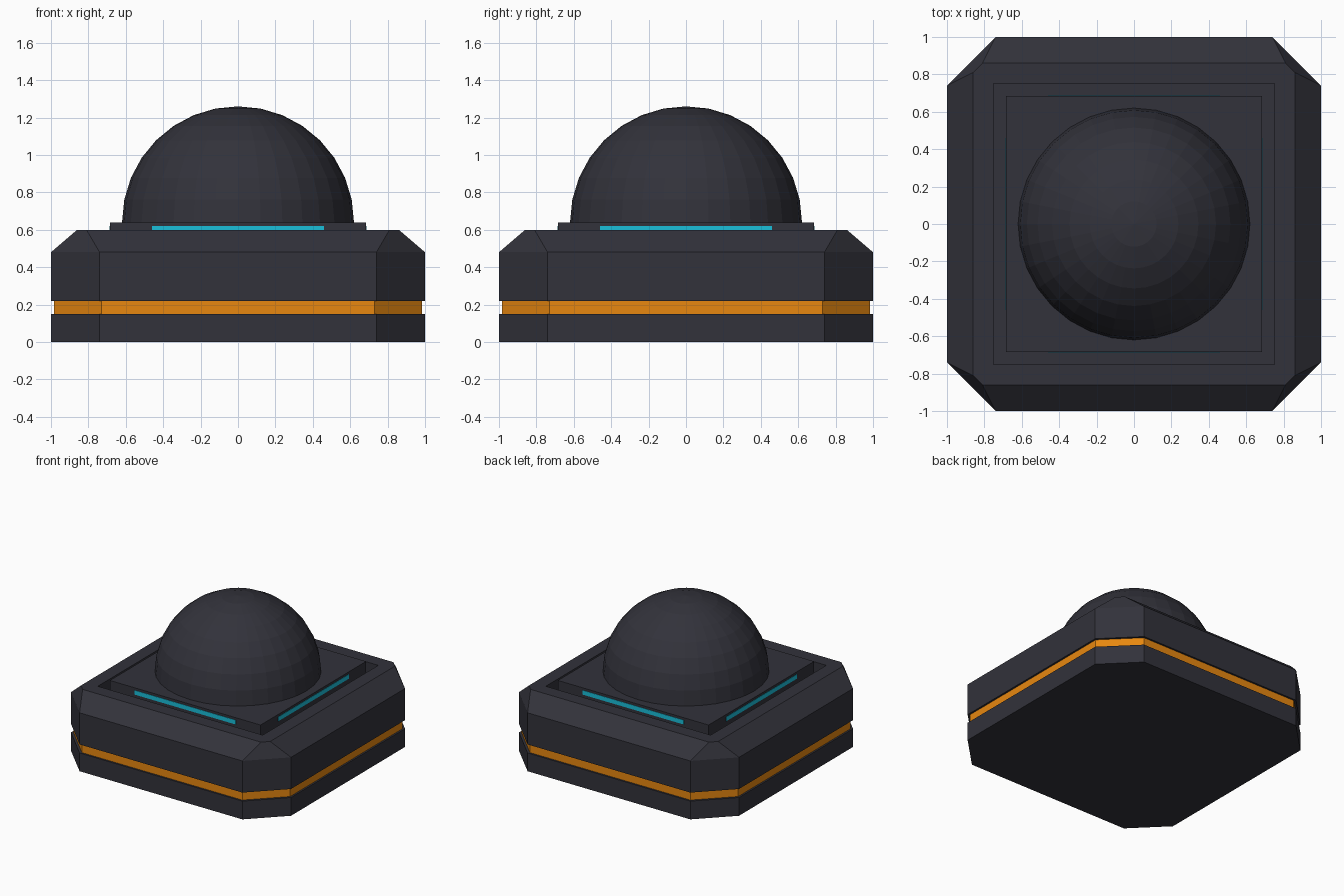
import bpy, bmesh, math
from mathutils import Matrix, Vector

cube = bpy.data.objects.get("Cube")
if cube:
    bpy.data.objects.remove(cube, do_unlink=True)


def material(name, rgb):
    m = bpy.data.materials.new(name)
    m.use_nodes = True
    color = (*rgb, 1.0)
    m.diffuse_color = color
    bsdf = next(n for n in m.node_tree.nodes if n.type == 'BSDF_PRINCIPLED')
    bsdf.inputs["Base Color"].default_value = color
    return m


DARK = material("charcoal", (0.032, 0.032, 0.043))
ORANGE = material("orange", (0.80, 0.245, 0.005))
CYAN = material("cyan", (0.01, 0.52, 0.70))


def add_object(name, bm, mat):
    bmesh.ops.recalc_face_normals(bm, faces=bm.faces)
    mesh = bpy.data.meshes.new(name)
    bm.to_mesh(mesh)
    bm.free()
    mesh.materials.append(mat)
    obj = bpy.data.objects.new(name, mesh)
    bpy.context.collection.objects.link(obj)
    return obj


def loft(name, rings, mat):
    """Stack chamfered squares given as (half width, corner start, height)."""
    bm = bmesh.new()
    loops = []
    for half, corner, z in rings:
        loop = []
        for k in range(4):
            turn = Matrix.Rotation(k * math.pi / 2, 3, 'Z')
            for y in (-corner, corner):
                loop.append(bm.verts.new(turn @ Vector((half, y, z))))
        loops.append(loop)
    for a, b in zip(loops, loops[1:]):
        for i in range(8):
            j = (i + 1) % 8
            bm.faces.new((a[i], a[j], b[j], b[i]))
    bm.faces.new(loops[0])
    bm.faces.new(loops[-1])
    # Sharp-cornered rings have doubled points, which merge here
    bmesh.ops.remove_doubles(bm, verts=bm.verts, dist=0.0001)
    return add_object(name, bm, mat)


# Chamfered base with an inset accent band
loft("base_slab", [(1, 0.74, 0), (1, 0.74, 0.15)], DARK)
loft("accent_band", [(0.985, 0.729, 0.15), (0.985, 0.729, 0.22)], ORANGE)

# Housing with sloped shoulders and a square recess in the top
loft("upper_housing", [(1, 0.74, 0.22), (1, 0.74, 0.48), (0.86, 0.81, 0.6),
                       (0.75, 0.75, 0.6), (0.75, 0.75, 0.5)], DARK)

# Square plinth standing in the recess
loft("dome_plinth", [(0.685, 0.685, 0.5), (0.685, 0.685, 0.64)], DARK)

# Light strip on each side of the plinth
for k, side in enumerate(("left", "back", "right", "front")):
    bm = bmesh.new()
    bmesh.ops.create_cube(bm, size=1)
    bmesh.ops.scale(bm, vec=(0.006, 0.92, 0.035), verts=bm.verts)
    bmesh.ops.translate(bm, vec=(0.685, 0, 0.603), verts=bm.verts)
    bmesh.ops.rotate(bm, matrix=Matrix.Rotation(k * math.pi / 2, 3, 'Z'),
                     verts=bm.verts)
    add_object(side + "_light_strip", bm, CYAN)

# Faceted half dome
bm = bmesh.new()
bmesh.ops.create_uvsphere(bm, u_segments=32, v_segments=16, radius=0.62)
bmesh.ops.delete(bm, geom=[v for v in bm.verts if v.co.z < -0.01], context='VERTS')
bmesh.ops.translate(bm, vec=(0, 0, 0.64), verts=bm.verts)
add_object("dome", bm, DARK)
